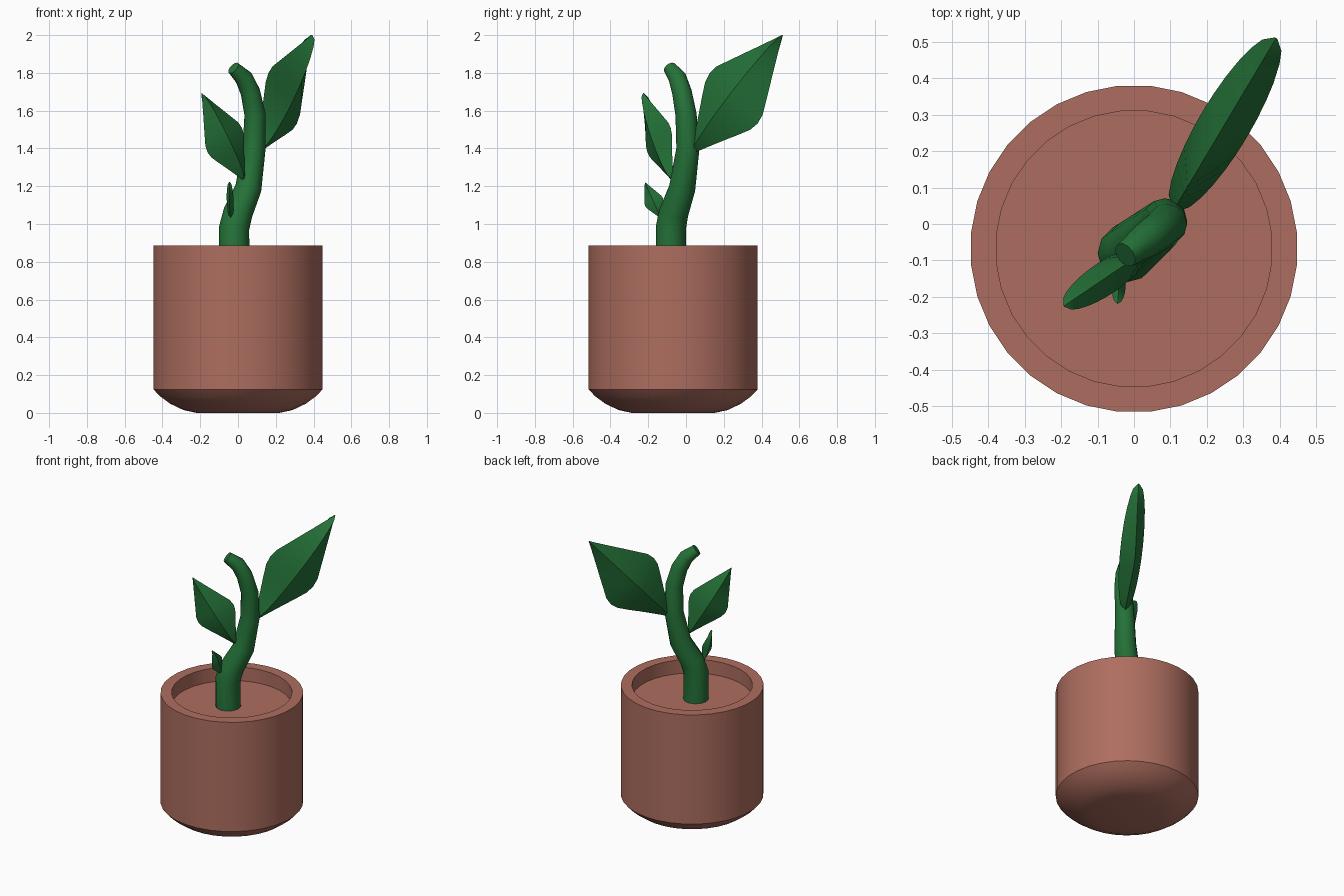
import bpy, bmesh, math
from mathutils import Vector

if "Cube" in bpy.data.objects:
    bpy.data.objects.remove(bpy.data.objects["Cube"])


def material(name, rgb):
    m = bpy.data.materials.new(name)
    m.diffuse_color = (*rgb, 1)
    m.use_nodes = True
    m.node_tree.nodes["Principled BSDF"].inputs["Base Color"].default_value = m.diffuse_color
    return m


def finish(name, bm, mat, angle):
    bmesh.ops.recalc_face_normals(bm, faces=bm.faces)
    me = bpy.data.meshes.new(name)
    bm.to_mesh(me)
    bm.free()
    ob = bpy.data.objects.new(name, me)
    bpy.context.collection.objects.link(ob)
    me.materials.append(mat)
    smooth(ob, angle)
    return ob


def smooth(ob, angle):
    bpy.ops.object.select_all(action='DESELECT')
    ob.select_set(True)
    bpy.context.view_layer.objects.active = ob
    bpy.ops.object.shade_smooth_by_angle(angle=math.radians(angle))


def loft(bm, rings):
    for a, b in zip(rings, rings[1:]):
        n = len(a)
        for i in range(n):
            bm.faces.new((a[i], a[(i + 1) % n], b[(i + 1) % n], b[i]))
    bm.faces.new(rings[0])
    bm.faces.new(rings[-1])


clay = material("clay", (0.42, 0.155, 0.115))
green = material("leaf_green", (0.018, 0.17, 0.04))

# Pot with rounded foot, thick rim and sunken top
N = 32
profile = [(0.22, 0), (0.29, 0.015), (0.36, 0.048), (0.415, 0.088), (0.45, 0.125),
           (0.45, 0.885), (0.38, 0.885), (0.38, 0.79)]
bm = bmesh.new()
loft(bm, [[bm.verts.new((r * math.cos(a), -0.068 + r * math.sin(a), z))
           for a in [math.tau * (i + 0.5) / N for i in range(N)]] for r, z in profile])
finish("pot", bm, clay, 35)

# Stem: bent, tapering tube
path = [(-0.02, -0.08, 0.78, 0.08), (-0.02, -0.08, 0.98, 0.08), (0.0, -0.065, 1.06, 0.078),
        (0.055, -0.02, 1.19, 0.07), (0.085, 0.01, 1.40, 0.061), (0.09, 0.0, 1.58, 0.056),
        (0.065, -0.022, 1.70, 0.052), (0.03, -0.046, 1.775, 0.048), (-0.024, -0.085, 1.826, 0.036)]
cu = bpy.data.curves.new("stem", 'CURVE')
cu.dimensions = '3D'
cu.bevel_depth = 1
cu.bevel_resolution = 4
cu.use_fill_caps = True
sp = cu.splines.new('POLY')
sp.points.add(len(path) - 1)
for p, (x, y, z, r) in zip(sp.points, path):
    p.co = (x, y, z, 1)
    p.radius = r
stem = bpy.data.objects.new("stem", cu)
bpy.context.collection.objects.link(stem)
stem.select_set(True)
bpy.context.view_layer.objects.active = stem
bpy.ops.object.select_all(action='DESELECT')
stem.select_set(True)
bpy.ops.object.convert(target='MESH')
stem = bpy.context.object
stem.data.materials.clear()
stem.data.materials.append(green)
smooth(stem, 50)


# Leaves: ridged lens with a diamond cross-section, standing in a vertical plane
outline = [(0, 0.02), (0.05, 0.045), (0.12, 0.083), (0.2, 0.127), (0.3, 0.184), (0.385, 0.229),
           (0.45, 0.243), (0.52, 0.233), (0.6, 0.194), (0.7, 0.146), (0.8, 0.097),
           (0.9, 0.049), (0.96, 0.02), (1, 0.002)]


def leaf(name, base, tip):
    base, tip = Vector(base), Vector(tip)
    axis = tip - base
    size = axis.length
    side = axis.cross(Vector((0, 0, 1))).normalized()
    up = side.cross(axis).normalized()
    bm = bmesh.new()
    rings = []
    for t, w in outline:
        h = 0.08 * math.sqrt(max(0, 1 - (2 * t - 1) ** 2)) + 0.006
        c = base + axis * t
        rings.append([bm.verts.new(c + o * size) for o in (up * w, side * h, -up * w, -side * h)])
    loft(bm, rings)
    finish(name, bm, green, 25)


leaf("large_leaf", (0.11, 0.04, 1.39), (0.39, 0.51, 2.0))
leaf("medium_leaf", (0.03, -0.075, 1.24), (-0.192, -0.225, 1.692))
leaf("small_leaf", (-0.038, -0.13, 1.03), (-0.045, -0.218, 1.222))
